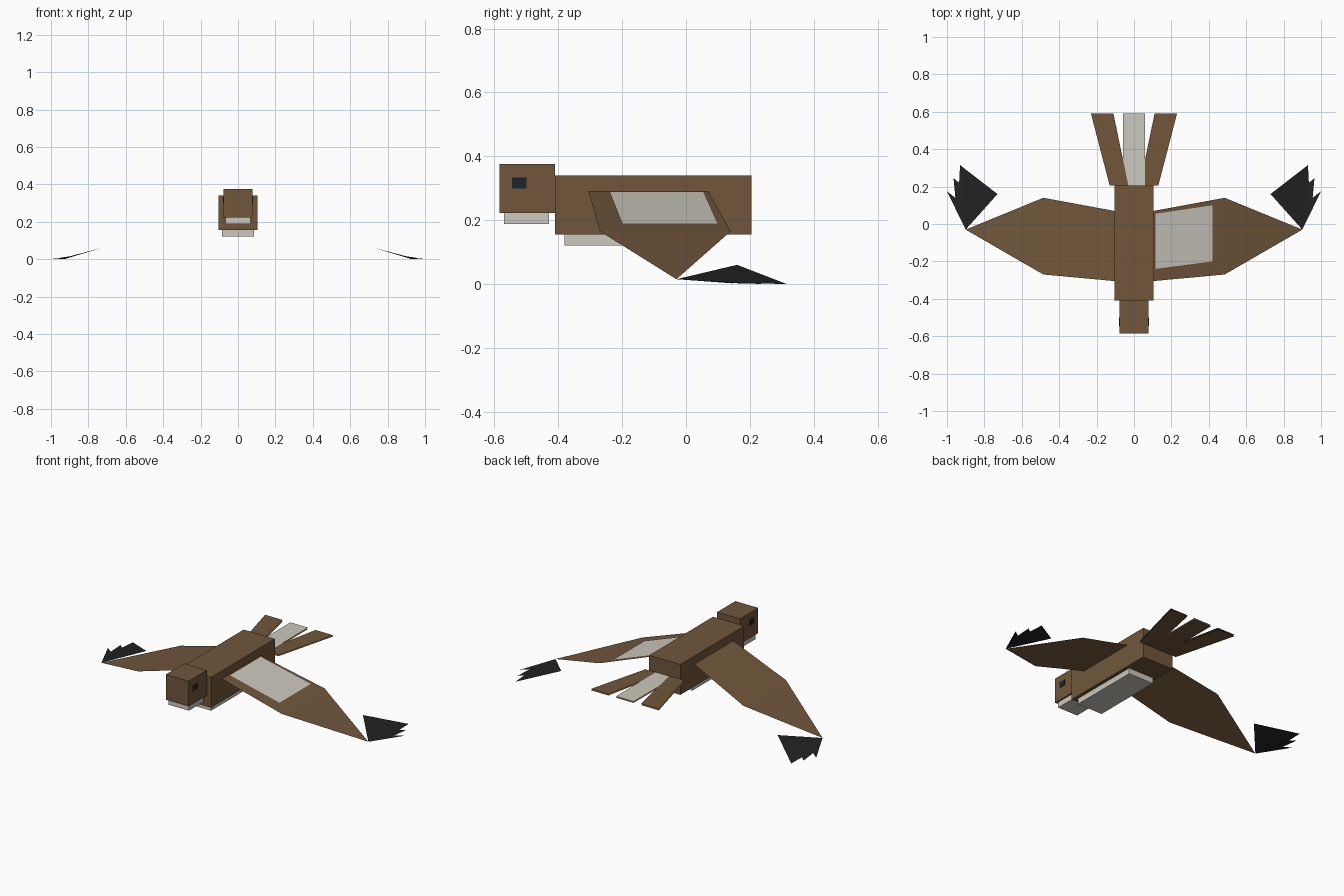
import bpy

if "Cube" in bpy.data.objects:
    bpy.data.objects.remove(bpy.data.objects["Cube"])


def material(name, rgb):
    m = bpy.data.materials.new(name)
    m.diffuse_color = (*rgb, 1)
    m.use_nodes = True
    m.node_tree.nodes["Principled BSDF"].inputs["Base Color"].default_value = m.diffuse_color
    return m


BROWN = material("brown", (0.165, 0.094, 0.044))
PALE = material("pale grey", (0.60, 0.58, 0.51))
BLACK = material("black", (0.016, 0.016, 0.016))
EYE = material("eye dark", (0.013, 0.017, 0.022))


def mesh_object(name, verts, faces, mat):
    me = bpy.data.meshes.new(name)
    me.from_pydata(verts, [], faces)
    me.materials.append(mat)
    ob = bpy.data.objects.new(name, me)
    bpy.context.collection.objects.link(ob)
    return ob


def box(name, x, y, z, mat):
    """Axis-aligned box from (min, max) ranges."""
    bpy.ops.mesh.primitive_cube_add(size=1)
    ob = bpy.context.object
    ob.name = name
    for v in ob.data.vertices:
        v.co = [r[0] if c < 0 else r[1] for c, r in zip(v.co, (x, y, z))]
    ob.data.materials.append(mat)
    return ob


# Body, head and pale underside plates
box("body", (-0.105, 0.105), (-0.41, 0.205), (0.155, 0.34), BROWN)
box("head", (-0.077, 0.077), (-0.585, -0.41), (0.222, 0.376), BROWN)
box("chin", (-0.068, 0.068), (-0.57, -0.43), (0.188, 0.222), PALE)
box("belly", (-0.085, 0.085), (-0.38, 0.06), (0.12, 0.155), PALE)

# Mirrored parts: eyes, wings, wingtip feathers
for side, s in (("right", 1), ("left", -1)):
    box(side + "_eye", sorted((s * 0.075, s * 0.08)), (-0.545, -0.50), (0.30, 0.333), EYE)

    def flip(face):
        return face if s > 0 else face[::-1]

    wing = [(0.105, -0.305, 0.29), (0.485, -0.27, 0.165), (0.90, -0.03, 0.015),
            (0.485, 0.14, 0.165), (0.105, 0.07, 0.29)]
    mesh_object(side + "_wing", [(s * x, y, z) for x, y, z in wing],
                [flip((0, 1, 3, 4)), flip((1, 2, 3))], BROWN)

    tip = [(0.90, -0.03, 0.015), (0.73, 0.16, 0.06), (0.93, 0.315, 0.0),
           (0.935, 0.22, 0.002), (0.965, 0.245, 0.0), (0.955, 0.14, 0.003), (1.0, 0.175, 0.0)]
    mesh_object(side + "_wingtip_feathers", [(s * x, y, z) for x, y, z in tip],
                [flip((0, i + 1, i)) for i in range(1, 6)], BLACK)

# Pale patch lying on top of the right wing's inner panel
patch = [(0.115, -0.24), (0.42, -0.20), (0.42, 0.10), (0.115, 0.055)]
mesh_object("wing_patch", [(x, y, 0.293 - (x - 0.105) * 0.329) for x, y in patch],
            [(0, 1, 2, 3)], PALE)


# Tail feathers: a top and a bottom sheet each
def tail_feather(name, base, end, z, top_mat):
    verts = [(x, y, h) for h in (z, 0.241)
             for x, y in ((base[0], 0.205), (base[1], 0.205), (end[1], 0.59), (end[0], 0.59))]
    ob = mesh_object(name, verts, [(0, 1, 2, 3), (7, 6, 5, 4)], top_mat)
    ob.data.materials.append(BROWN)
    ob.data.polygons[1].material_index = 1


tail_feather("tail_centre", (-0.06, 0.06), (-0.06, 0.06), 0.249, PALE)
tail_feather("tail_left", (-0.13, -0.03), (-0.23, -0.11), 0.250, BROWN)
tail_feather("tail_right", (0.03, 0.13), (0.11, 0.23), 0.248, BROWN)
